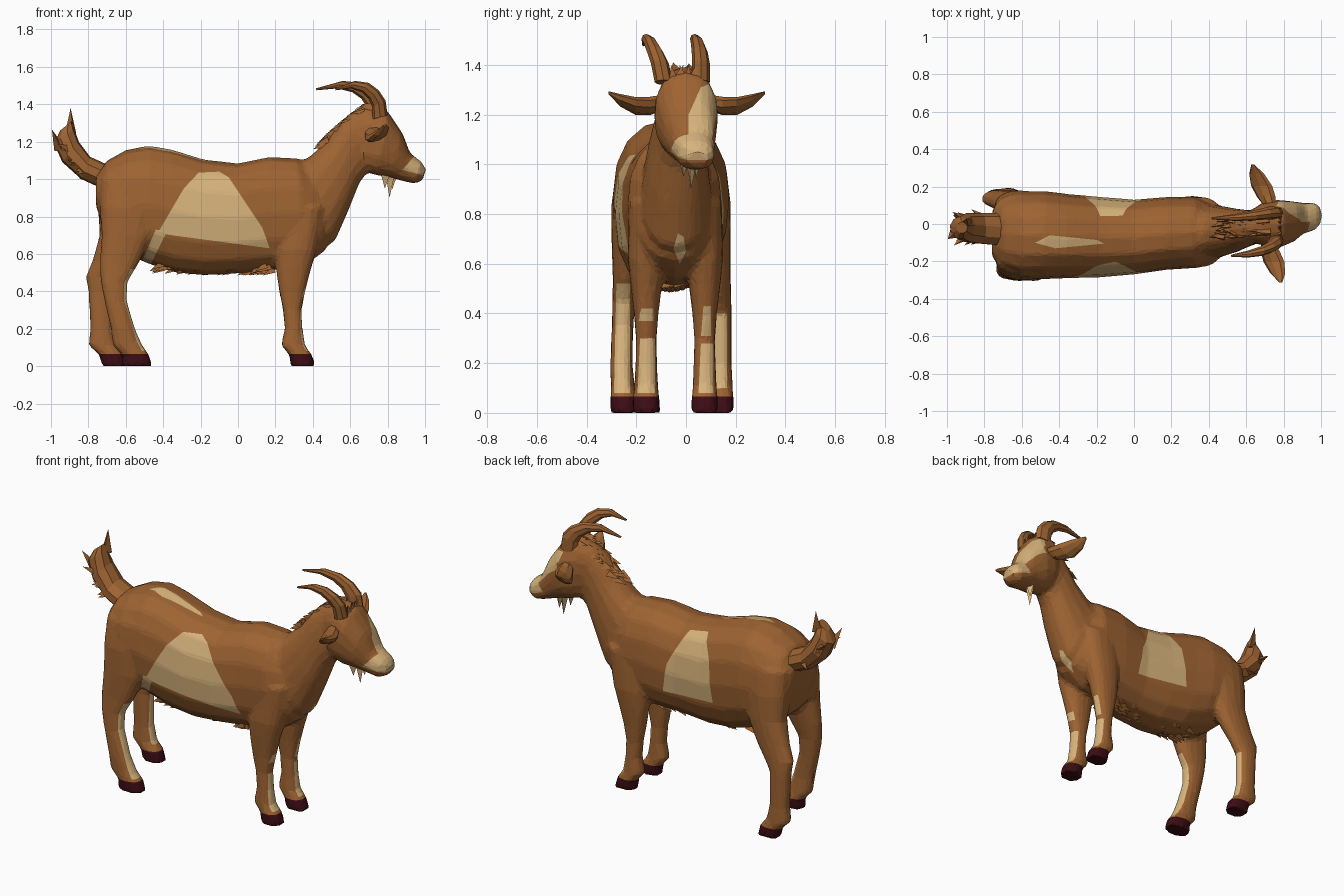
import bpy, bmesh, math, random
from mathutils import Vector as V

if "Cube" in bpy.data.objects:
    bpy.data.objects.remove(bpy.data.objects["Cube"])

random.seed(4)


def material(name, rgb):
    m = bpy.data.materials.new(name)
    m.diffuse_color = (*rgb, 1)
    m.use_nodes = True
    m.node_tree.nodes["Principled BSDF"].inputs["Base Color"].default_value = m.diffuse_color
    return m


BROWN = material("brown_coat", (0.34, 0.125, 0.032))
CREAM = material("cream_patch", (0.68, 0.45, 0.20))
HOOF = material("dark_hoof", (0.045, 0.004, 0.007))


def finish(bm, name, mats):
    bmesh.ops.recalc_face_normals(bm, faces=bm.faces)
    me = bpy.data.meshes.new(name)
    bm.to_mesh(me)
    bm.free()
    for m in mats:
        me.materials.append(m)
    ob = bpy.data.objects.new(name, me)
    bpy.context.collection.objects.link(ob)
    return ob


def loft(bm, rings, n=16, power=0.85):
    """Skin rings given as (centre, u, v) half-axis vectors, with capped ends."""
    def bulge(t):
        return math.copysign(abs(t) ** power, t)
    rows = []
    for c, u, v in rings:
        angles = [2 * math.pi * i / n for i in range(n)]
        rows.append([bm.verts.new(c + u * bulge(math.cos(a)) + v * bulge(math.sin(a)))
                     for a in angles])
    for a, b in zip(rows, rows[1:]):
        for i in range(n):
            bm.faces.new((a[i], a[(i + 1) % n], b[(i + 1) % n], b[i]))
    bm.faces.new(rows[0])
    bm.faces.new(rows[-1])


def side_rings(table):
    """Rows of x1, z1, x2, z2 (profile ends), y centre, y half width."""
    out = []
    for x1, z1, x2, z2, y, w in table:
        a, b = V((x1, y, z1)), V((x2, y, z2))
        out.append(((a + b) / 2, V((0, w, 0)), (a - b) / 2))
    return out


def leg_rings(table):
    """Rows of z, back x, front x, y centre, y half width."""
    return side_rings([(x1, z, x0, z, y, w) for z, x0, x1, y, w in table])


def tuft(bm, base, tip, r):
    """Three-sided lock of hair."""
    d = (tip - base).normalized()
    s = d.orthogonal().normalized()
    t = d.cross(s)
    p = [bm.verts.new(base + (s * math.cos(a) + t * math.sin(a)) * r) for a in (0, 2.09, 4.19)]
    q = bm.verts.new(tip)
    bm.faces.new(p)
    for i in range(3):
        bm.faces.new((p[i], p[(i + 1) % 3], q))


def paint(bm, poly, axes, test, mat):
    """Cut a convex counter-clockwise outline into the faces and colour the inside."""
    i, j = axes
    lo = [min(p[k] for p in poly) for k in (0, 1)]
    hi = [max(p[k] for p in poly) for k in (0, 1)]
    edges = list(zip(poly, poly[1:] + poly[:1]))

    def near():
        for f in bm.faces:
            a, b = [v.co[i] for v in f.verts], [v.co[j] for v in f.verts]
            if (max(a) > lo[0] and min(a) < hi[0] and max(b) > lo[1] and min(b) < hi[1]
                    and test(f.calc_center_median(), f.normal)):
                yield f
    for p, q in edges:
        co, no = V((0, 0, 0)), V((0, 0, 0))
        co[i], co[j] = p
        no[i], no[j] = q[1] - p[1], p[0] - q[0]
        fs = list(near())
        geom = list({v for f in fs for v in f.verts}) + list({e for f in fs for e in f.edges}) + fs
        bmesh.ops.bisect_plane(bm, geom=geom, plane_co=co, plane_no=no, dist=1e-4)
        bm.normal_update()
    for f in list(near()):
        c = f.calc_center_median()
        if all((q[0] - p[0]) * (c[j] - p[1]) - (q[1] - p[1]) * (c[i] - p[0]) > 0 for p, q in edges):
            f.material_index = mat


# Body: torso, neck, head and legs fused into one faceted skin
bm = bmesh.new()
loft(bm, side_rings([
    (-.76, 1.02, -.76, .86, -.05, .12), (-.70, 1.10, -.71, .70, -.055, .20),
    (-.60, 1.155, -.60, .60, -.06, .235), (-.48, 1.18, -.46, .54, -.06, .235),
    (-.36, 1.16, -.34, .50, -.065, .225), (-.18, 1.105, -.18, .485, -.07, .215),
    (0, 1.085, 0, .495, -.07, .20), (.17, 1.12, .18, .51, -.05, .195),
    (.32, 1.11, .36, .54, -.045, .19), (.40, 1.04, .47, .62, -.045, .15)]))
loft(bm, side_rings([
    (.22, 1.09, .42, .60, -.045, .16), (.37, 1.11, .52, .67, -.04, .14),
    (.47, 1.20, .59, .83, -.035, .12), (.55, 1.31, .65, .98, -.025, .10),
    (.62, 1.37, .71, 1.06, -.01, .09)]))
loft(bm, side_rings([
    (.60, 1.35, .66, 1.06, -.01, .085), (.69, 1.395, .68, 1.04, 0, .115),
    (.80, 1.365, .74, 1.02, 0, .13), (.88, 1.245, .81, 1.01, .012, .11),
    (.92, 1.14, .88, .99, .03, .085), (.985, 1.09, .94, .975, .04, .075),
    (1.005, 1.05, .985, .99, .045, .045)]))
for y, s in ((-.16, -1), (.075, 1)):
    loft(bm, leg_rings([
        (.85, .22, .46, y - s * .005, .075), (.62, .20, .42, y, .075), (.50, .205, .385, y, .062),
        (.40, .22, .36, y, .05), (.30, .24, .34, y, .042), (.20, .25, .345, y, .044),
        (.11, .23, .36, y, .048), (.06, .275, .395, y, .054), (0, .28, .415, y, .056)]))
loft(bm, leg_rings([
    (1.0, -.74, -.42, -.17, .10), (.85, -.74, -.43, -.20, .10), (.70, -.73, -.46, -.23, .07),
    (.55, -.74, -.53, -.24, .055), (.45, -.735, -.59, -.25, .046), (.35, -.715, -.595, -.255, .044),
    (.20, -.68, -.55, -.26, .045), (.11, -.67, -.51, -.255, .048), (.06, -.62, -.475, -.25, .054),
    (0, -.62, -.455, -.25, .056)]))
loft(bm, leg_rings([
    (1.0, -.75, -.44, .06, .10), (.85, -.75, -.46, .08, .10), (.70, -.74, -.50, .105, .075),
    (.56, -.78, -.57, .125, .055), (.48, -.815, -.62, .135, .046), (.40, -.80, -.67, .14, .044),
    (.20, -.79, -.67, .14, .044), (.11, -.80, -.65, .14, .048), (.06, -.74, -.61, .14, .053),
    (0, -.73, -.595, .14, .055)]))
body = finish(bm, "body", [BROWN, CREAM, HOOF])
mod = body.modifiers.new("fuse", "REMESH")
mod.mode, mod.voxel_size = "VOXEL", 0.015
mod = body.modifiers.new("soften", "SMOOTH")
mod.factor, mod.iterations = 0.5, 4
mod = body.modifiers.new("facet", "DECIMATE")
mod.ratio = 0.1
evaluated = body.evaluated_get(bpy.context.evaluated_depsgraph_get())
bm = bmesh.new()
bm.from_mesh(evaluated.to_mesh())
body.modifiers.clear()
for f in bm.faces:
    f.material_index = 0
    f.smooth = False
bm.normal_update()

# Coat markings: flanks, back, face, chest, stockings and hooves
XZ, YZ, XY = (0, 2), (1, 2), (0, 1)
left = lambda c, n: n.y < 0.1 and c.y < -.08
right = lambda c, n: n.y > -0.1 and c.y > -.02
face = lambda c, n: c.x > .74 and n.x > -.05
front_leg = lambda c, n: c.x > .2 and n.x > .2
hind_leg = lambda c, n: c.x < -.35 and n.x > .15
paint(bm, [(-.43, .71), (.17, .63), (.13, .74), (-.05, 1.01), (-.10, 1.04), (-.21, 1.035),
           (-.29, .95)], XZ, left, 1)
paint(bm, [(-.54, .50), (-.47, .54), (-.38, .72), (-.44, .73)], XZ, left, 1)
paint(bm, [(-.28, .70), (.07, .67), (.04, .85), (-.06, 1.05), (-.18, 1.07), (-.25, .95)], XZ, right, 1)
paint(bm, [(-.53, -.10), (-.42, -.13), (-.16, -.105), (-.20, -.085), (-.45, -.06)], XY,
      lambda c, n: n.z > .3, 1)
paint(bm, [(.01, 1.08), (.10, 1.08), (.125, 1.22), (.11, 1.33), (.06, 1.31), (.01, 1.2)], YZ, face, 1)
paint(bm, [(.88, 1.05), (1.02, 1.01), (1.02, 1.12), (.94, 1.12)], XZ, lambda c, n: True, 1)
paint(bm, [(-.025, .60), (0, .65), (-.01, .71), (-.035, .72), (-.05, .66)], YZ,
      lambda c, n: c.x > .4 and n.x > 0, 1)
for y0, y1, z0, z1, test in ((-.195, -.125, .08, .30, front_leg), (-.19, -.13, .37, .42, front_leg),
                             (.05, .11, .08, .28, front_leg), (.06, .10, .31, .43, front_leg),
                             (-.29, -.225, .08, .52, hind_leg), (.11, .165, .10, .40, hind_leg)):
    paint(bm, [(y0, z0), (y1, z0), (y1, z1), (y0 + .01, z1)], YZ, test, 1)
paint(bm, [(-1, -.1), (1, -.1), (1, .065), (-1, .065)], XZ, lambda c, n: True, 2)
bm.to_mesh(body.data)
bm.free()

# Horns sweeping backwards
for name, stretch, ys in (("left_horn", 1, (.06, .06, .055, .045, .035, .03)),
                          ("right_horn", .73, (-.09, -.105, -.125, -.145, -.16, -.17))):
    rows = [(.80, 1.34, .69, 1.32), (.785, 1.42, .685, 1.39), (.735, 1.475, .66, 1.43),
            (.66, 1.515, .61, 1.465), (.56, 1.525, .53, 1.485), (.415, 1.485, .42, 1.475)]
    widths = (.036, .036, .032, .026, .019, .006)
    bm = bmesh.new()
    loft(bm, side_rings([(.8 + (a - .8) * stretch, b, .8 + (c - .8) * stretch, d, y, w)
                         for (a, b, c, d), y, w in zip(rows, ys, widths)]), 8, 1)
    finish(bm, name, [BROWN])

# Ears: flattened leaves pointing sideways
for name, base, tip in (("left_ear", V((.73, .09, 1.25)), V((.635, .318, 1.288))),
                        ("right_ear", V((.71, -.09, 1.25)), V((.785, -.312, 1.288)))):
    bm = bmesh.new()
    loft(bm, [(base.lerp(tip, t) - V((0, 0, .035 * math.sin(math.pi * t))),
               V((w, 0, w * .45)), V((-h * .4, 0, h)))
              for t, w, h in ((0, .03, .03), (.25, .05, .03), (.5, .056, .026), (.78, .04, .018),
                              (1, .008, .005))], 8, 1)
    finish(bm, name, [BROWN])

# Tail with shaggy locks
bm = bmesh.new()
loft(bm, side_rings([
    (-.68, 1.07, -.73, .95, -.03, .09), (-.79, 1.12, -.84, 1.0, -.025, .085),
    (-.85, 1.20, -.94, 1.09, -.02, .08), (-.875, 1.27, -.985, 1.19, -.02, .06),
    (-.89, 1.31, -.95, 1.26, -.02, .03)]), 9, 1)
tuft(bm, V((-.89, .0, 1.25)), V((-.895, .03, 1.38)), .035)
tuft(bm, V((-.95, -.04, 1.16)), V((-.995, -.08, 1.265)), .035)
for k in range(22):
    t = random.random()
    s = random.uniform(-1, 1)
    p = V((-.79 - .14 * t, -.02 + s * .07, 1.02 + .16 * t))
    tuft(bm, p, p + V((-.05, s * .045, .07 * t - .035)), .022)
finish(bm, "tail", [BROWN])

# Mane locks along the neck and crown
bm = bmesh.new()
for k in range(34):
    t = k / 33
    p = V((.47 + .26 * t, -.03 + .03 * t + random.uniform(-.05, .05), 1.185 + .205 * t ** .8))
    tuft(bm, p, p + V((-.07, random.uniform(-.02, .02), -.025 + .035 * t)), .022)
for k in range(6):
    p = V((.78, -.05 + .02 * k, 1.35))
    tuft(bm, p, p + V((.0, random.uniform(-.02, .02), .05)), .018)
finish(bm, "mane", [BROWN])

# Belly fringe
bm = bmesh.new()
for k in range(44):
    x = random.uniform(-.42, .2)
    s = random.uniform(-1, 1)
    p = V((x, -.065 + .09 * s, .515 + .025 * s * s + .05 * max(0, -x - .2)))
    tuft(bm, p, p + V((-.06, .01 * s, -.03)), .022)
finish(bm, "belly_fringe", [BROWN])

# Beard under the chin
bm = bmesh.new()
for x, y, z in ((.81, .02, .90), (.785, -.01, .95), (.825, .04, .945)):
    tuft(bm, V((x, y, 1.03)), V((x, y, z)), .03)
finish(bm, "beard", [CREAM])
